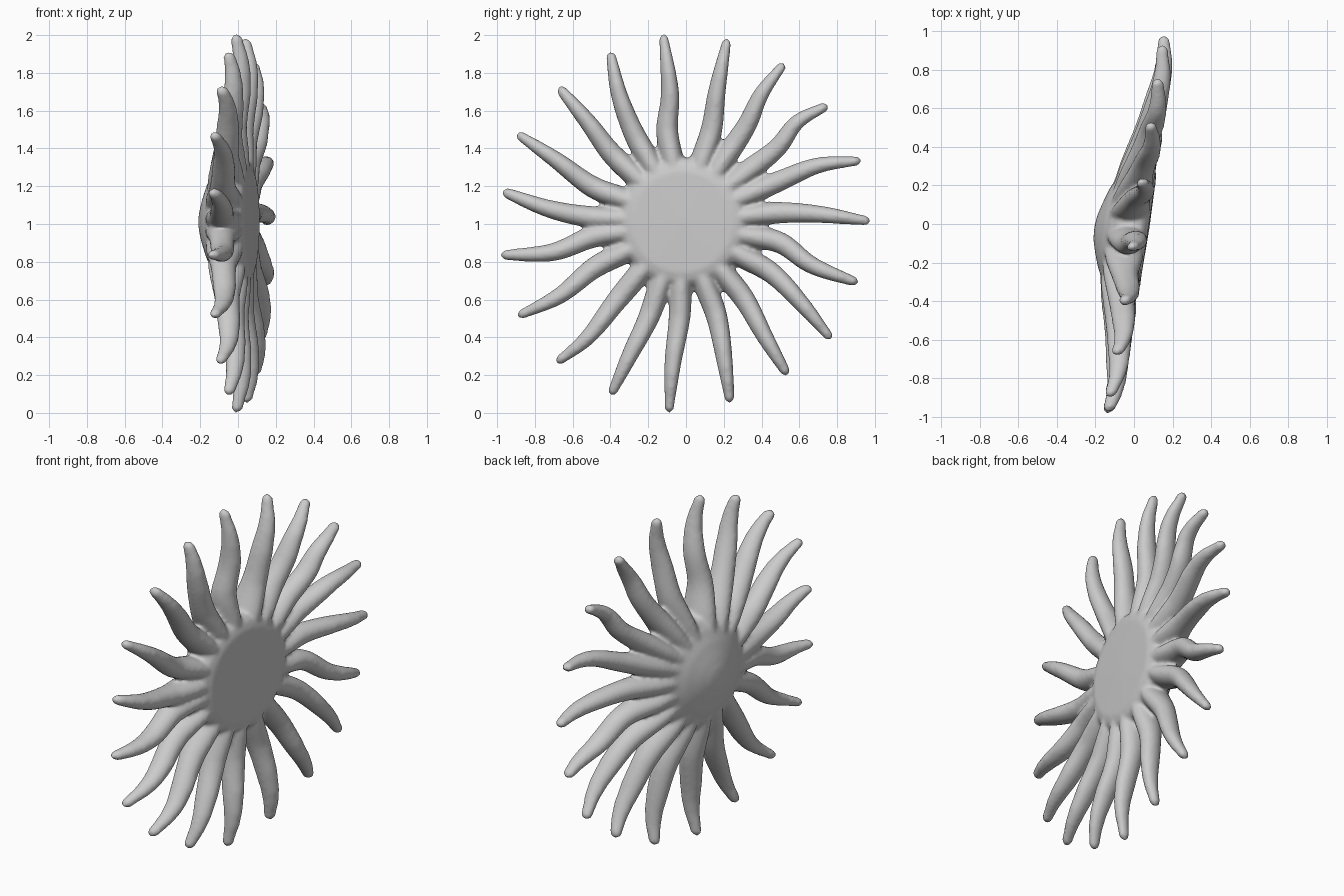
import bpy, bmesh, math
from mathutils import Vector

if "Cube" in bpy.data.objects:
    bpy.data.objects.remove(bpy.data.objects["Cube"])

CY, CZ = -0.02, 1.01          # disc centre in the y/z plane
TILT = 0.15                   # body leans: x grows with y

# each arm: inner bend, outer bend, tip (y, z)
ARMS = [
    (-.10, 1.50, -.085, 1.70, -.12, 2.00), (.135, 1.50, .165, 1.71, .217, 1.975),
    (.32, 1.52, .40, 1.69, .515, 1.845), (.48, 1.40, .59, 1.54, .745, 1.625),
    (.50, 1.23, .70, 1.31, .92, 1.335), (.50, 1.06, .72, 1.05, .97, 1.015),
    (.50, .90, .67, .78, .905, .69), (.46, .735, .62, .57, .765, .395),
    (.31, .60, .42, .40, .535, .205), (.165, .50, .205, .27, .232, .06),
    (-.035, .50, -.07, .26, -.09, .008), (-.20, .50, -.30, .30, -.395, .10),
    (-.37, .59, -.52, .40, -.68, .27), (-.49, .765, -.67, .62, -.885, .515),
    (-.50, .93, -.71, .85, -.975, .835), (-.53, 1.04, -.74, 1.085, -.965, 1.17),
    (-.50, 1.20, -.69, 1.34, -.89, 1.475), (-.40, 1.38, -.52, 1.54, -.67, 1.72),
    (-.28, 1.49, -.355, 1.69, -.40, 1.905),
]
# arm profile by radius: (radius, half width, domed-side n, flat-side n)
PROFILE = [(.15, .053, -.142, .060), (.25, .058, -.136, .072), (.35, .061, -.118, .073),
           (.42, .060, -.100, .068), (.5, .058, -.078, .062), (.58, .054, -.060, .068),
           (.68, .049, -.042, .081), (.8, .041, -.018, .082), (.88, .034, -.012, .070),
           (.95, .027, -.018, .048), (1.05, .023, -.028, .030)]


def profile(r):
    for a, b in zip(PROFILE, PROFILE[1:]):
        if r <= b[0]:
            f = max(0, (r - a[0]) / (b[0] - a[0]))
            return [p + (q - p) * f for p, q in zip(a[1:], b[1:])]
    return PROFILE[-1][1:]


def spline(pts, n):
    ext = [2 * pts[0] - pts[1]] + pts + [2 * pts[-1] - pts[-2]]
    out = []
    for i in range(len(pts) - 1):
        p0, p1, p2, p3 = ext[i:i + 4]
        for k in range(n):
            t = k / n
            out.append(.5 * (2 * p1 + (p2 - p0) * t + (2 * p0 - 5 * p1 + 4 * p2 - p3) * t * t
                             + (3 * p1 - p0 - 3 * p2 + p3) * t ** 3))
    return out + [pts[-1]]


def loft(bm, rings):
    rings = [[bm.verts.new((n + TILT * y, y, z)) for n, y, z in ring] for ring in rings]
    for a, b in zip(rings, rings[1:]):
        for i in range(len(a)):
            j = (i + 1) % len(a)
            bm.faces.new((a[i], a[j], b[j], b[i]))
    bm.faces.new(rings[0][::-1])
    bm.faces.new(rings[-1])


bm = bmesh.new()
centre = Vector((CY, CZ))

# wavy tapering arms
for a in ARMS:
    p1, p2, p3 = Vector(a[0:2]), Vector(a[2:4]), Vector(a[4:6])
    p3 += (p3 - p2).normalized() * .008
    path = spline([centre.lerp(p1, .3), centre.lerp(p1, .65), p1, p2, p3], 14)
    rings = []
    for i, p in enumerate(path):
        d = (path[min(i + 1, len(path) - 1)] - path[max(i - 1, 0)]).normalized()
        w, lo, hi = profile((p - centre).length)
        left = (path[-1] - p).length
        cap = math.sqrt(max(.05, 1 - max(0, 1 - left / .03) ** 2))
        ring = []
        for k in range(20):
            t = math.tau * k / 20
            s = w * cap * math.cos(t)
            n = (lo + hi) / 2 + (hi - lo) / 2 * cap * math.sin(t)
            ring.append((n, p.x - d.y * s, p.y + d.x * s))
        rings.append(ring)
    loft(bm, rings)

# central disc: domed on the -x side, flat on the +x side
DISC = [(.01, -.203), (.06, -.198), (.12, -.182), (.2, -.155), (.27, -.122), (.32, -.085),
        (.345, -.01), (.335, .04), (.31, .065), (.27, .078), (.01, .083)]
loft(bm, [[(n, CY + r * math.cos(math.tau * k / 64), CZ + r * math.sin(math.tau * k / 64))
           for k in range(64)] for r, n in DISC])

bmesh.ops.recalc_face_normals(bm, faces=bm.faces)
mesh = bpy.data.meshes.new("starfish_body")
bm.to_mesh(mesh)
bm.free()
body = bpy.data.objects.new("starfish_body", mesh)
bpy.context.collection.objects.link(body)

# fuse arms and disc into one soft skin
rm = body.modifiers.new("fuse", 'REMESH')
rm.mode = 'VOXEL'
rm.voxel_size = .011
rm.use_smooth_shade = True
sm = body.modifiers.new("soften", 'SMOOTH')
sm.factor = .5
sm.iterations = 7
